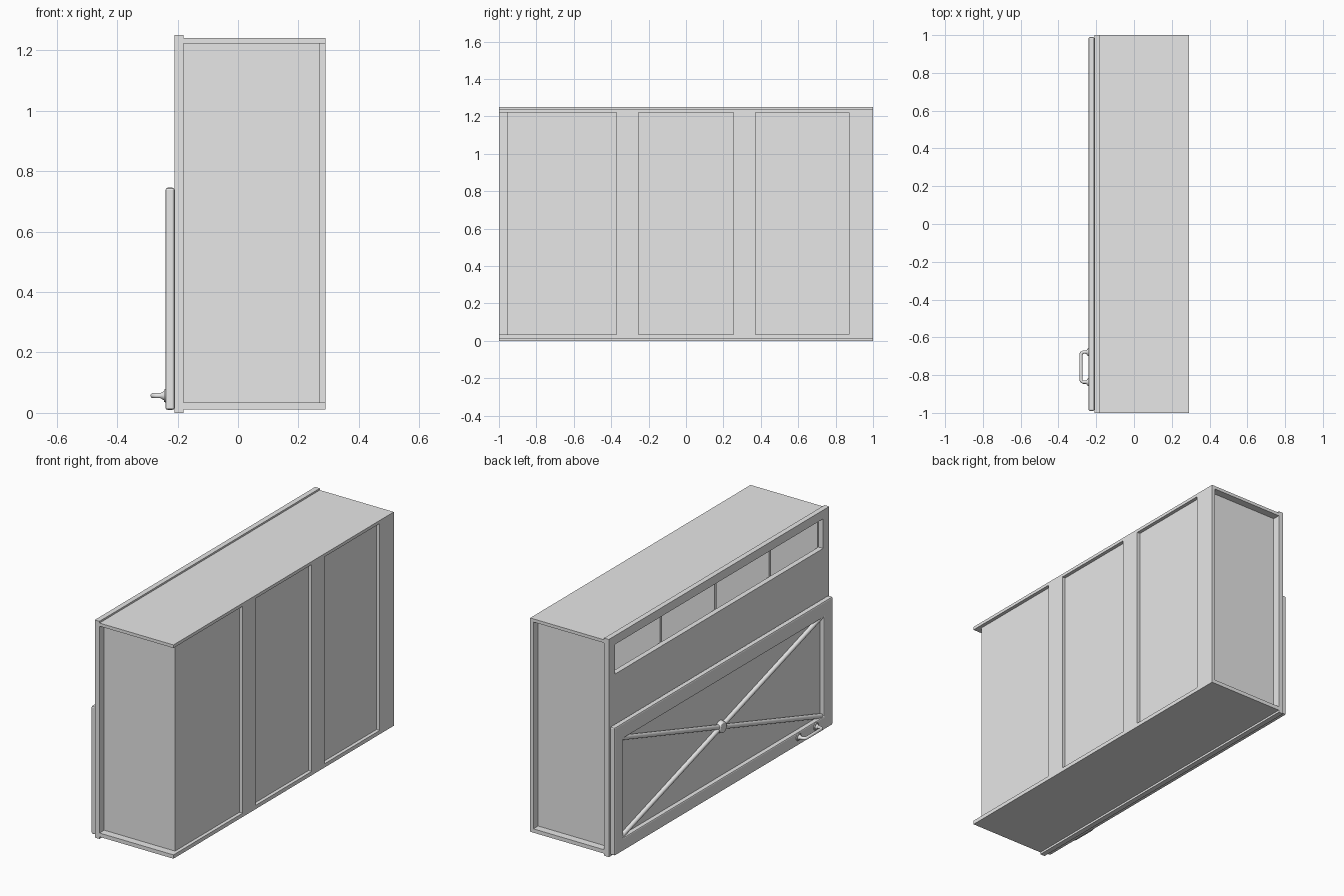
import bpy, bmesh, math
from mathutils import Vector

if "Cube" in bpy.data.objects:
    bpy.data.objects.remove(bpy.data.objects["Cube"], do_unlink=True)

grey = bpy.data.materials.new("plain_grey")
grey.use_nodes = True
grey.diffuse_color = (0.8, 0.8, 0.8, 1)
grey.node_tree.nodes["Principled BSDF"].inputs["Base Color"].default_value = (0.8, 0.8, 0.8, 1)


def finish(name, bm, bevel=0.0, smooth=False):
    """Turn a bmesh into a named object with optional bevel and smoothing."""
    bmesh.ops.recalc_face_normals(bm, faces=bm.faces)
    mesh = bpy.data.meshes.new(name)
    bm.to_mesh(mesh)
    bm.free()
    mesh.materials.append(grey)
    obj = bpy.data.objects.new(name, mesh)
    bpy.context.collection.objects.link(obj)
    if bevel:
        mod = obj.modifiers.new("Bevel", 'BEVEL')
        mod.width, mod.segments = bevel, 2
        mod.limit_method, mod.angle_limit = 'ANGLE', math.radians(40)
    if smooth:
        bpy.ops.object.select_all(action='DESELECT')
        obj.select_set(True)
        bpy.context.view_layer.objects.active = obj
        bpy.ops.object.shade_smooth_by_angle(angle=math.radians(40))
    return obj


def box(name, x, y, z, bevel=0.0):
    """Box from (min, max) ranges."""
    bm = bmesh.new()
    bmesh.ops.create_cube(bm, size=1)
    for v in bm.verts:
        v.co = Vector([(r[0] + r[1]) / 2 + c * (r[1] - r[0]) for c, r in zip(v.co, (x, y, z))])
    return finish(name, bm, bevel)


def ring(name, x, outer, inner, bevel=0.0):
    """Rectangular frame in the yz plane; outer and inner are (y0, y1, z0, z1)."""
    bm = bmesh.new()

    def corners(r):
        return [bm.verts.new((x[0], r[a], r[b])) for a, b in ((0, 2), (1, 2), (1, 3), (0, 3))]
    o, i = corners(outer), corners(inner)
    faces = [bm.faces.new((o[k], o[(k + 1) % 4], i[(k + 1) % 4], i[k])) for k in range(4)]
    ext = bmesh.ops.extrude_face_region(bm, geom=faces, use_keep_orig=True)
    new = [g for g in ext["geom"] if isinstance(g, bmesh.types.BMVert)]
    bmesh.ops.translate(bm, verts=new, vec=(x[1] - x[0], 0, 0))
    return finish(name, bm, bevel)


def rod(name, a, b, r1, r2=None, sides=16, bevel=0.0):
    """Round rod or cone between two points."""
    a, b = Vector(a), Vector(b)
    bm = bmesh.new()
    bmesh.ops.create_cone(bm, cap_ends=True, segments=sides, radius1=r1,
                          radius2=r1 if r2 is None else r2, depth=(b - a).length)
    rot = (b - a).to_track_quat('Z', 'Y')
    for v in bm.verts:
        v.co = rot @ v.co + (a + b) / 2
    return finish(name, bm, bevel, True)


# Cabinet shell: overhanging top and bottom, thin walls set back from them
LOW, HIGH = 0.034, 1.222
box("cabinet_top", (-0.18, 0.29), (-1, 1), (HIGH, 1.24))
box("cabinet_bottom", (-0.18, 0.29), (-1, 1), (0.012, LOW))
box("long_wall", (0.25, 0.27), (-0.957, 0.957), (LOW, HIGH))
for side, s in (("front", -1), ("back", 1)):
    box(side + "_end_wall", (-0.18, 0.25), tuple(sorted((s * 0.937, s * 0.957))), (LOW, HIGH))

# Upright battens on the long wall
for n, y in enumerate(((-0.372, -0.255), (0.255, 0.372), (0.872, 1.0))):
    box(f"wall_batten_{n + 1}", (0.27, 0.29), y, (LOW, HIGH))

# Inner dividers behind the slot opening
for n, y in enumerate((-0.505, -0.01, 0.485)):
    box(f"inner_divider_{n + 1}", (-0.18, 0.25), (y - 0.009, y + 0.009), (LOW, HIGH))

# Face board with a long slot near the top
ring("face_board", (-0.21, -0.18), (-1, 1, 0, 1.25), (-0.945, 0.945, 1.03, 1.2))

# Fold-down door: rounded frame and sunken panel
Y, Z0, Z1 = 0.91, 0.085, 0.655
ring("door_frame", (-0.24, -0.21), (-0.99, 0.99, 0.01, 0.745), (-Y, Y, Z0, Z1), 0.007)
box("door_panel", (-0.214, -0.208), (-Y - 0.01, Y + 0.01), (Z0 - 0.01, Z1 + 0.01))

# Crossed braces with a centre boss
XB = -0.222
for n, s in enumerate((-1, 1)):
    rod(f"cross_brace_{n + 1}", (XB, -s * Y, Z0), (XB, s * Y, Z1), 0.013)
mid = (Z0 + Z1) / 2
rod("centre_boss", (-0.212, 0, mid), (-0.24, 0, mid), 0.036, 0.03, 24, 0.004)

# Pull handle: bent tube with flared feet
HZ, YA, YB = 0.057, -0.678, -0.837
curve = bpy.data.curves.new("pull_handle", 'CURVE')
curve.dimensions = '3D'
curve.bevel_depth, curve.bevel_resolution = 0.009, 3
path = [(-0.238, YA), (-0.268, YA), (-0.277, YA - 0.004), (-0.281, YA - 0.013),
        (-0.281, YB + 0.013), (-0.277, YB + 0.004), (-0.268, YB), (-0.238, YB)]
spline = curve.splines.new('POLY')
spline.points.add(len(path) - 1)
for p, (x, y) in zip(spline.points, path):
    p.co = (x, y, HZ, 1)
spline.use_smooth = True
curve.materials.append(grey)
bpy.context.collection.objects.link(bpy.data.objects.new("pull_handle", curve))
for n, y in enumerate((YA, YB)):
    rod(f"handle_foot_{n + 1}", (-0.238, y, HZ), (-0.245, y, HZ), 0.023, 0.02)
    rod(f"handle_collar_{n + 1}", (-0.245, y, HZ), (-0.256, y, HZ), 0.015, 0.009)
